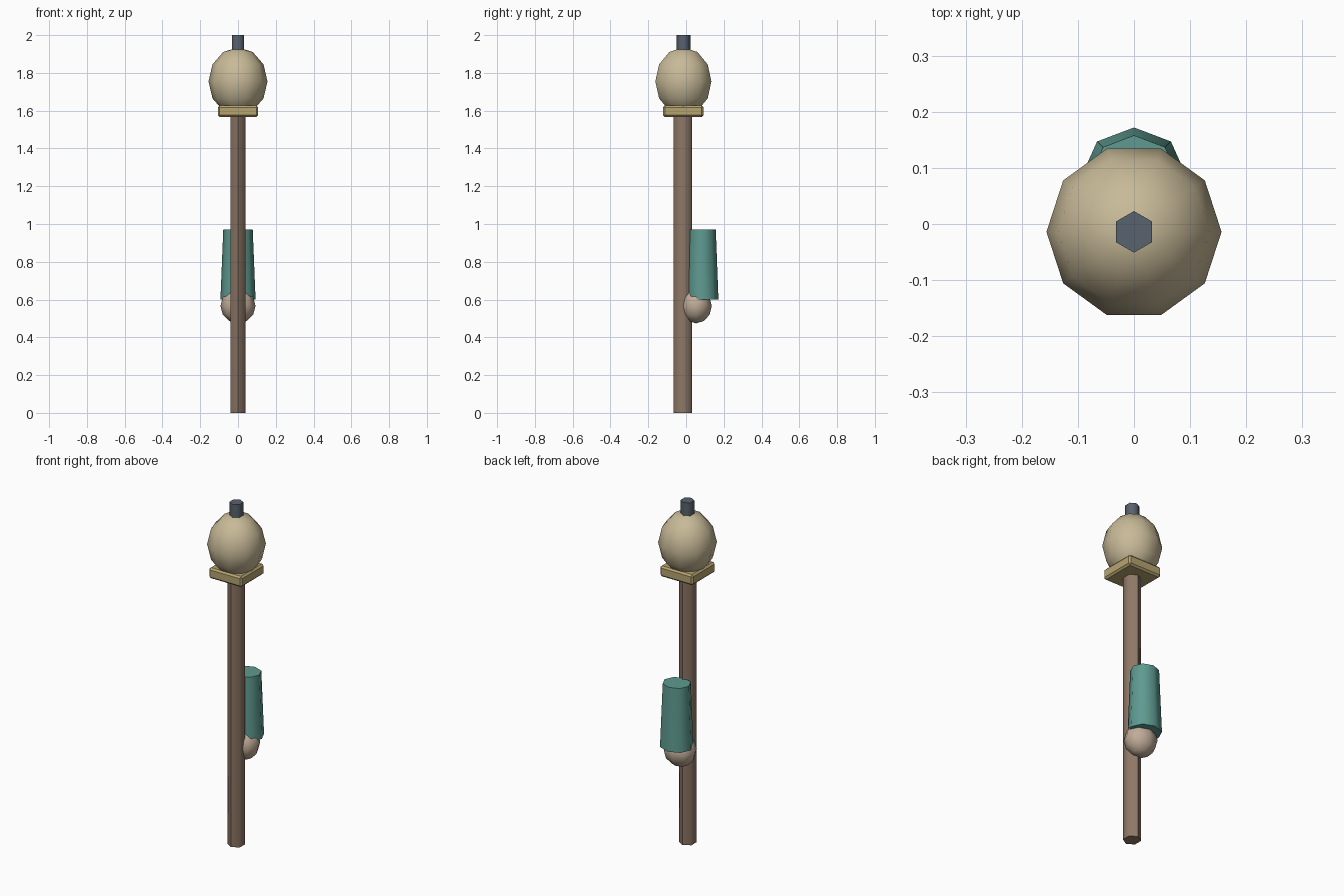
import bpy, bmesh, math
from mathutils import Matrix

if "Cube" in bpy.data.objects:
    bpy.data.objects.remove(bpy.data.objects["Cube"])

CY = -0.014  # staff axis


def finish(name, bm, color, smooth=True):
    me = bpy.data.meshes.new(name)
    bmesh.ops.recalc_face_normals(bm, faces=bm.faces)
    bm.to_mesh(me)
    bm.free()
    ob = bpy.data.objects.new(name, me)
    bpy.context.collection.objects.link(ob)
    mat = bpy.data.materials.new(name + "_colour")
    lin = [((c / 255 + 0.055) / 1.055) ** 2.4 for c in color]
    mat.diffuse_color = (*lin, 1)
    mat.use_nodes = True
    mat.node_tree.nodes["Principled BSDF"].inputs["Base Color"].default_value = mat.diffuse_color
    me.materials.append(mat)
    if smooth:
        bpy.ops.object.select_all(action='DESELECT')
        ob.select_set(True)
        bpy.context.view_layer.objects.active = ob
        bpy.ops.object.shade_smooth_by_angle(angle=math.radians(62))
    return ob


def loft(name, sides, rings, color):
    """Capped tube through rings (z, centre y, radius x, radius y), one corner facing +y."""
    bm = bmesh.new()
    loops = []
    for z, cy, rx, ry in rings:
        angs = [math.pi / 2 + i * math.tau / sides for i in range(sides)]
        loops.append([bm.verts.new((rx * math.cos(a), cy + ry * math.sin(a), z)) for a in angs])
    for a, b in zip(loops, loops[1:]):
        for i in range(sides):
            j = (i + 1) % sides
            bm.faces.new((a[i], a[j], b[j], b[i]))
    bm.faces.new(loops[0][::-1])
    bm.faces.new(loops[-1])
    return finish(name, bm, color)


def ball(name, segments, rings, centre, radii, color):
    bm = bmesh.new()
    bmesh.ops.create_uvsphere(bm, u_segments=segments, v_segments=rings, radius=1)
    m = Matrix.Translation(centre) @ Matrix.Diagonal((*radii, 1)) @ Matrix.Rotation(math.pi / 2, 4, 'Z')
    bmesh.ops.transform(bm, matrix=m, verts=bm.verts)
    return finish(name, bm, color)


# Hexagonal shaft and top spike
loft("shaft", 6, [(0, -0.016, 0.047, 0.049), (1.58, -0.016, 0.047, 0.049)], (143, 120, 102))
loft("top_peg", 6, [(1.88, CY, 0.037, 0.037), (2.0, CY, 0.037, 0.037)], (88, 98, 110))

# Rounded egg-shaped head
ball("staff_head", 10, 6, (0, CY, 1.755), (0.156, 0.156, 0.18), (200, 186, 152))

# Square collar plate with bevelled edges
bm = bmesh.new()
bmesh.ops.create_cube(bm, size=1)
bmesh.ops.transform(bm, verts=bm.verts,
                    matrix=Matrix.Translation((0, CY, 1.597)) @ Matrix.Diagonal((0.214, 0.214, 0.062, 1)))
bmesh.ops.bevel(bm, geom=bm.edges[:], offset=0.01, segments=1, affect='EDGES')
finish("collar_plate", bm, (182, 164, 112), smooth=False)

# Flared sleeve and the hand gripping the shaft
loft("sleeve", 8, [(0.60, 0.087, 0.093, 0.085), (0.97, 0.086, 0.078, 0.072)], (94, 154, 144))
ball("hand", 8, 6, (0, 0.053, 0.566), (0.093, 0.083, 0.092), (192, 172, 152))
